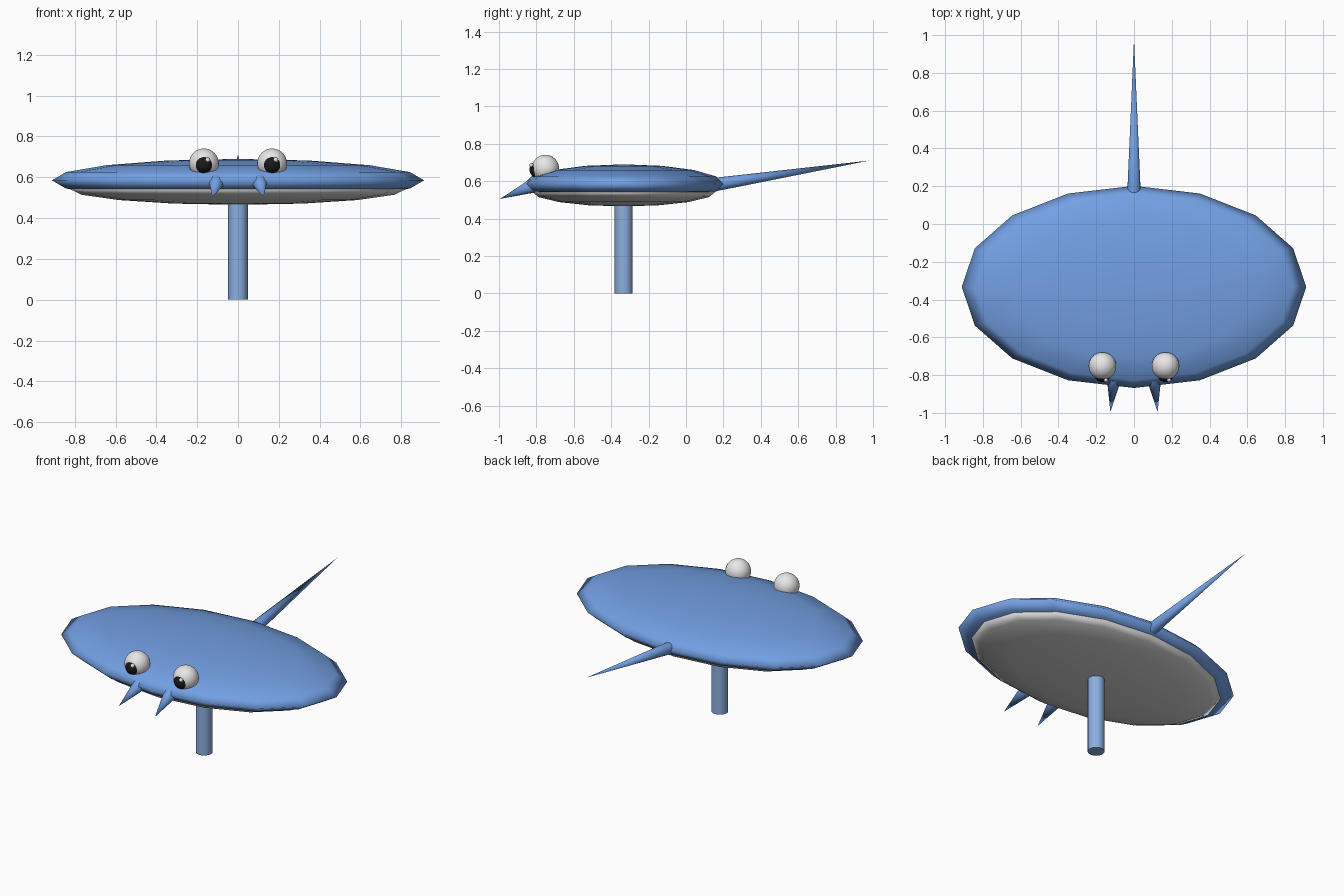
import bpy
import math
from mathutils import Vector

cube = bpy.data.objects.get("Cube")
if cube:
    bpy.data.objects.remove(cube)


def material(name, rgb):
    mat = bpy.data.materials.new(name)
    mat.use_nodes = True
    mat.diffuse_color = (*rgb, 1)
    mat.node_tree.nodes["Principled BSDF"].inputs["Base Color"].default_value = (*rgb, 1)
    return mat


BLUE = material("body_blue", (0.17, 0.35, 0.77))
PALE = material("pole_blue", (0.26, 0.43, 0.75))
GREY = material("belly_grey", (0.68, 0.68, 0.68))
WHITE = material("eye_white", (0.8, 0.8, 0.8))
BLACK = material("pupil_black", (0.01, 0.01, 0.01))


def finish(name, mat, angle=50):
    ob = bpy.context.object
    ob.name = name
    ob.data.materials.append(mat)
    bpy.ops.object.shade_smooth_by_angle(angle=math.radians(angle))
    return ob


def ellipsoid(name, centre, size, mat, segments=32, angle=180):
    bpy.ops.mesh.primitive_uv_sphere_add(
        segments=segments, ring_count=segments // 2, radius=1, location=centre)
    ob = bpy.context.object
    ob.scale = size
    bpy.ops.object.transform_apply(location=False, rotation=False, scale=True)
    return finish(name, mat, angle)


def spike(name, base, tip, radius, mat):
    axis = Vector(tip) - Vector(base)
    bpy.ops.mesh.primitive_cone_add(
        vertices=16, radius1=radius, radius2=0, depth=axis.length,
        location=(Vector(base) + Vector(tip)) / 2,
        rotation=axis.to_track_quat('Z', 'Y').to_euler())
    return finish(name, mat)


# Flattened disc body with a lighter underside
MID_Y = -0.333
ellipsoid("body", (0, MID_Y, 0.585), (0.912, 0.535, 0.105), BLUE, 16)
ellipsoid("belly", (0, MID_Y, 0.545), (0.83, 0.492, 0.08), GREY, 16)

# Support pole
bpy.ops.mesh.primitive_cylinder_add(
    vertices=16, radius=0.048, depth=0.5, location=(0, MID_Y, 0.25))
finish("support_pole", PALE)

# Tail
spike("tail", (0, 0.155, 0.582), (0, 0.98, 0.71), 0.036, BLUE)

# Paired eyes and mouth spikes
for side, s in (("left", 1), ("right", -1)):
    x = 0.167 * s
    ellipsoid(side + "_eye", (x, -0.752, 0.668), (0.073,) * 3, WHITE)
    ellipsoid(side + "_pupil", (x, -0.792, 0.662), (0.045,) * 3, BLACK)
    ellipsoid(side + "_eye_glint", (x + 0.018, -0.825, 0.685), (0.012,) * 3, WHITE, 16)
    spike(side + "_mouth_spike", (0.106 * s, -0.82, 0.575), (0.125 * s, -0.995, 0.505), 0.038, BLUE)
